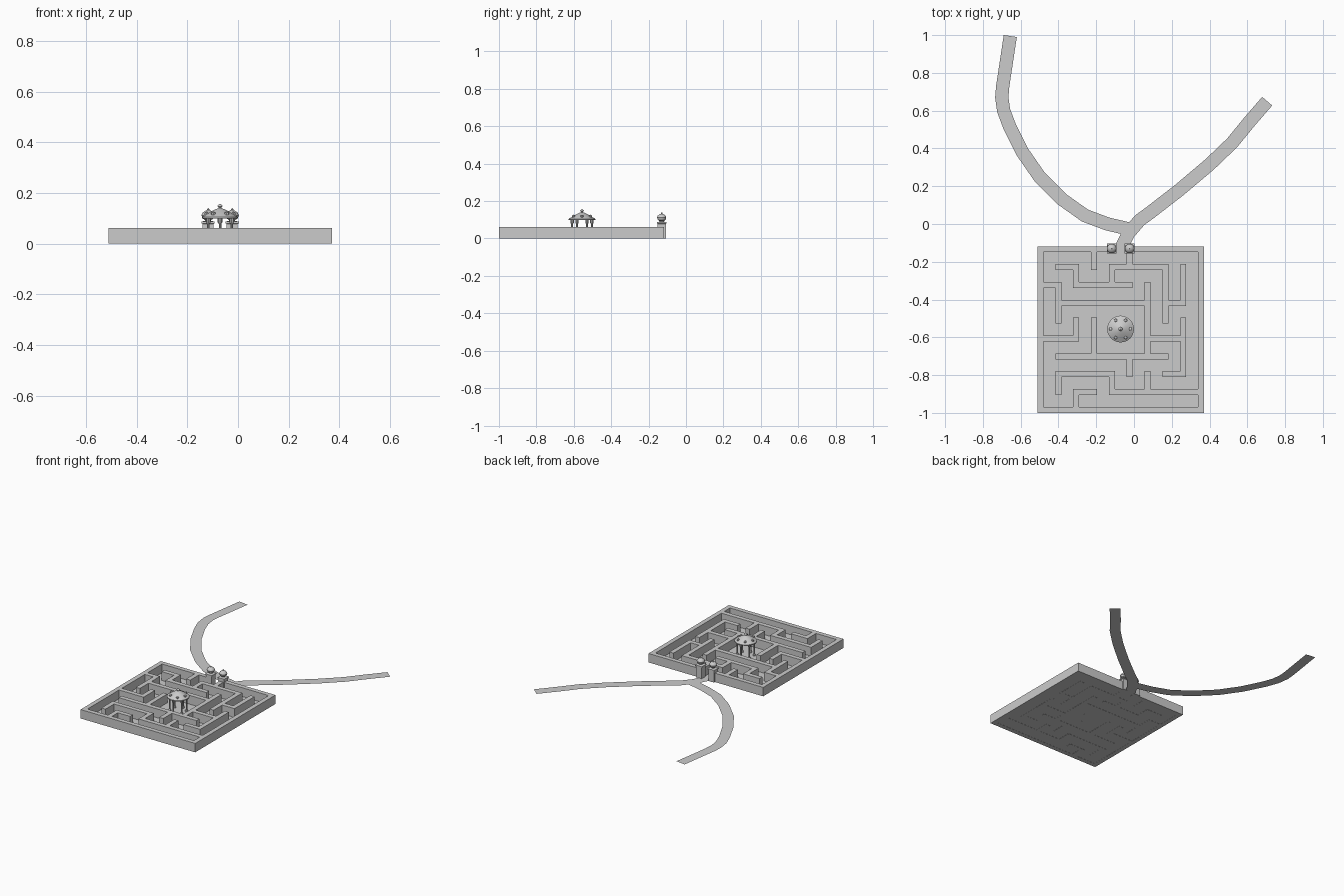
import bpy, bmesh, math
from mathutils import Vector

if "Cube" in bpy.data.objects:
    bpy.data.objects.remove(bpy.data.objects["Cube"])

# One flat stone colour
stone = bpy.data.materials.new("stone_grey")
stone.use_nodes = True
GREY = (0.6, 0.6, 0.6, 1)
stone.diffuse_color = GREY
stone.node_tree.nodes["Principled BSDF"].inputs["Base Color"].default_value = GREY


def add_object(name, bm, location=(0, 0, 0)):
    mesh = bpy.data.meshes.new(name)
    bm.to_mesh(mesh)
    bm.free()
    mesh.materials.append(stone)
    obj = bpy.data.objects.new(name, mesh)
    obj.location = location
    bpy.context.collection.objects.link(obj)
    return obj


def lathe(name, profile, location, sides=16, turn=0.0, smooth=True):
    """Revolve (radius, height) points around z."""
    bm = bmesh.new()
    rings = []
    for r, z in profile:
        ring = []
        for k in range(sides):
            a = turn + math.tau * k / sides
            ring.append(bm.verts.new((r * math.cos(a), r * math.sin(a), z)))
        rings.append(ring)
    for low, high in zip(rings, rings[1:]):
        for k in range(sides):
            n = (k + 1) % sides
            bm.faces.new((low[k], low[n], high[n], high[k]))
    bm.faces.new(rings[0][::-1])
    bm.faces.new(rings[-1])
    bmesh.ops.recalc_face_normals(bm, faces=bm.faces)
    obj = add_object(name, bm, location)
    if smooth:
        bpy.ops.object.select_all(action='DESELECT')
        obj.select_set(True)
        bpy.context.view_layer.objects.active = obj
        bpy.ops.object.shade_smooth_by_angle(angle=math.radians(35))
    return obj


def ribbon(name, points, width, z):
    """Flat strip of even width along a centre line."""
    pts = [Vector(p) for p in points]
    bm = bmesh.new()
    pairs = []
    for k, p in enumerate(pts):
        before = (p - pts[k - 1]).normalized() if k else None
        after = (pts[k + 1] - p).normalized() if k + 1 < len(pts) else None
        before, after = before or after, after or before
        along = (before + after).normalized()
        side = Vector((-along.y, along.x)) * width / 2 / along.dot(before)
        pairs.append([bm.verts.new((*(p + s * side), z)) for s in (1, -1)])
    for (a, b), (c, d) in zip(pairs, pairs[1:]):
        bm.faces.new((a, b, d, c))
    return add_object(name, bm)


# Maze: rows of wall along x (back to front) and along y (right to left side)
ROWS = ["####.####", ".#..###..", "#.###....", ".#####.#.", ".........",
        "##....##.", ".######..", ".###...#.", "..#.#####", "#########"]
COLUMNS = ["#########", "..##...#.", ".#..#...#", "#...##...", ".#.....#.",
           "#.....#..", "..####.#.", ".###.....", ".##.###..", "#########"]
SIZE, CELLS, WALL_HEIGHT = 0.882, 28, 0.062
CENTRE = Vector((-0.07, -0.559, 0))
filled = set()
for line in range(10):
    for step in range(9):
        for t in range(4):
            if ROWS[line][step] == "#":
                filled.add((3 * step + t, 3 * line))
            if COLUMNS[line][step] == "#":
                filled.add((3 * line, 3 * step + t))

bm = bmesh.new()
bmesh.ops.create_grid(bm, x_segments=CELLS, y_segments=CELLS, size=SIZE / 2)
unit = SIZE / CELLS
gaps = []
for face in bm.faces:
    c = face.calc_center_median()
    cell = (int((c.x + SIZE / 2) / unit), int((SIZE / 2 - c.y) / unit))
    if cell not in filled:
        gaps.append(face)
bmesh.ops.delete(bm, geom=gaps, context='FACES')
walls = add_object("maze_walls", bm, CENTRE)
solid = walls.modifiers.new("height", 'SOLIDIFY')
solid.thickness = WALL_HEIGHT
solid.offset = 1

# Maze floor
bm = bmesh.new()
bmesh.ops.create_grid(bm, x_segments=1, y_segments=1, size=SIZE / 2)
add_object("maze_floor", bm, CENTRE + Vector((0, 0, 0.001)))

# Two paths leaving the gate
ribbon("left_path", [(-0.07, -0.13), (-0.03, -0.05), (0.03, 0.02), (0.085, 0.06),
                     (0.24, 0.18), (0.4, 0.315), (0.52, 0.43), (0.61, 0.54),
                     (0.705, 0.65)], 0.07, 0.001)
ribbon("right_path", [(-0.01, -0.03), (-0.14, 0), (-0.26, 0.045), (-0.38, 0.13),
                      (-0.5, 0.25), (-0.59, 0.38), (-0.66, 0.52), (-0.69, 0.6),
                      (-0.7, 0.67), (-0.695, 0.73), (-0.655, 0.995)], 0.07, 0.0012)

# Gazebo roof with finial
hub = Vector((-0.071, -0.556, 0))
lathe("gazebo_roof", [(0.06, 0.099), (0.071, 0.099), (0.071, 0.105), (0.052, 0.117),
                      (0.03, 0.13), (0.012, 0.138), (0.006, 0.14), (0.006, 0.143),
                      (0.01, 0.147), (0.008, 0.152), (0.001, 0.157)], hub, sides=24)

# Gazebo columns and roof knobs
column = [(0.009, 0), (0.009, 0.008), (0.005, 0.012), (0.005, 0.078),
          (0.009, 0.084), (0.009, 0.102)]
knob = [(0.005, 0.108), (0.009, 0.117), (0.008, 0.123), (0.001, 0.127)]
for k in range(6):
    a = math.tau * k / 6
    for name, shape, angle in (("gazebo_column", column, a + math.pi / 6),
                               ("roof_knob", knob, a)):
        spot = hub + 0.053 * Vector((math.cos(angle), math.sin(angle), 0))
        lathe(f"{name}_{k + 1}", shape, spot, sides=8)

# Gate pillars with lamps
root = math.sqrt(2)
pillar = [(0.022 * root, 0), (0.022 * root, 0.078), (0.026 * root, 0.08),
          (0.026 * root, 0.087), (0.012 * root, 0.09)]
lamp = [(0.012, 0.089), (0.012, 0.093), (0.022, 0.1), (0.026, 0.112), (0.022, 0.122),
        (0.011, 0.13), (0.005, 0.132), (0.005, 0.136), (0.001, 0.14)]
for side, x in (("right", -0.118), ("left", -0.023)):
    spot = (x, -0.13, 0)
    lathe(f"{side}_gate_pillar", pillar, spot, sides=4, turn=math.pi / 4, smooth=False)
    lathe(f"{side}_gate_lamp", lamp, spot, sides=10)
